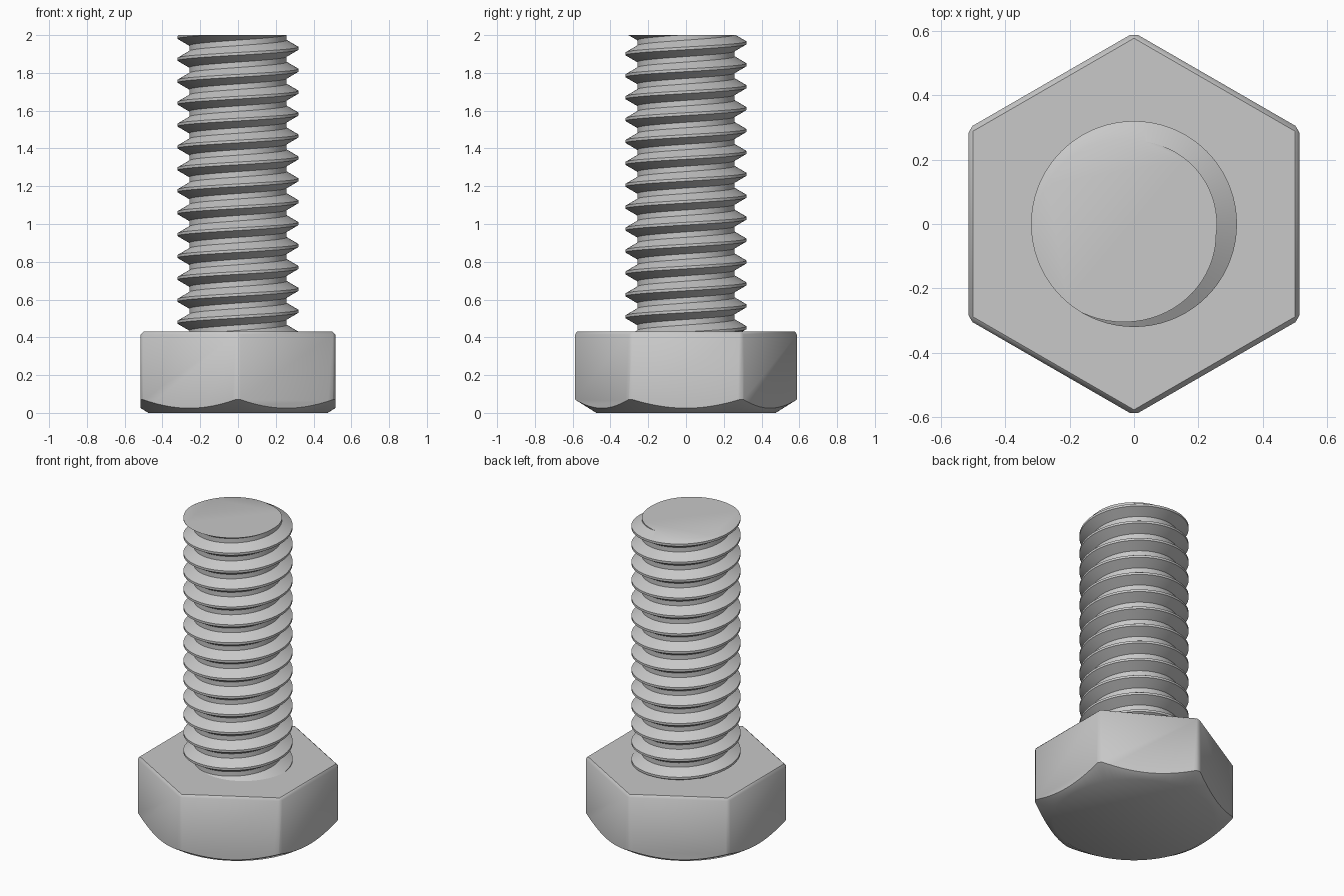
import bpy, bmesh, math
from mathutils import Matrix, Vector

cube = bpy.data.objects.get("Cube")
if cube:
    bpy.data.objects.remove(cube, do_unlink=True)

GREY = (0.58, 0.58, 0.58, 1)
steel = bpy.data.materials.new("steel grey")
steel.use_nodes = True
steel.diffuse_color = GREY
steel.node_tree.nodes["Principled BSDF"].inputs["Base Color"].default_value = GREY

HEAD_TOP, TOP = 0.43, 2.0
APOTHEM, CHAMFER = 0.515, 0.015
ROOT, CREST = 0.258, 0.32
PITCH, SEGMENTS, TURNS = 0.116, 72, 16


def add_object(name, bm):
    bmesh.ops.recalc_face_normals(bm, faces=bm.faces)
    mesh = bpy.data.meshes.new(name)
    bm.to_mesh(mesh)
    bm.free()
    mesh.materials.append(steel)
    obj = bpy.data.objects.new(name, mesh)
    bpy.context.collection.objects.link(obj)
    return obj


def select_only(obj):
    bpy.ops.object.select_all(action='DESELECT')
    obj.select_set(True)
    bpy.context.view_layer.objects.active = obj


def smooth(obj):
    select_only(obj)
    bpy.ops.object.shade_smooth_by_angle(angle=math.radians(35))


def cone(sides, r1, r2, z1, z2):
    bm = bmesh.new()
    bmesh.ops.create_cone(bm, cap_ends=True, segments=sides, radius1=r1, radius2=r2,
                          depth=z2 - z1, matrix=Matrix.Translation((0, 0, (z1 + z2) / 2)))
    return bm


# Hexagonal head with corners on the y axis and small chamfers on sides and top
corner = APOTHEM / math.cos(math.pi / 6)
bm = cone(6, corner, corner, -0.1, HEAD_TOP)
if max(v.co.x for v in bm.verts) > APOTHEM + 0.01:
    bmesh.ops.rotate(bm, verts=bm.verts, matrix=Matrix.Rotation(math.pi / 6, 3, 'Z'))
edges = [e for e in bm.edges if max(v.co.z for v in e.verts) > 0]
bmesh.ops.bevel(bm, geom=edges, offset=CHAMFER, segments=1, affect='EDGES')
head = add_object("hex_head", bm)

# Conical chamfer under the head, leaving arched edges on the six sides
cutter = add_object("head_cutter", cone(128, 0.475, 1.275, 0, 0.5))
cutter.hide_render = True
cut = head.modifiers.new("underside chamfer", 'BOOLEAN')
cut.operation = 'INTERSECT'
cut.solver = 'EXACT'
cut.object = cutter
select_only(head)
bpy.ops.object.modifier_apply(modifier=cut.name)
bpy.data.objects.remove(cutter, do_unlink=True)
smooth(head)

# Right-handed thread: one profile of flat crest, flanks and flat root, swept up
half_crest, half_root = PITCH / 16, PITCH / 8
profile = [(CREST, -half_crest), (CREST, half_crest),
           (ROOT, PITCH / 2 - half_root), (ROOT, PITCH / 2 + half_root)]
STEP = len(profile)
crest_start = 1.93 - 14 * PITCH
bm = bmesh.new()
columns = []
for j in range(SEGMENTS):
    a = math.tau * j / SEGMENTS
    rise = crest_start + PITCH * j / SEGMENTS
    columns.append([bm.verts.new((r * math.cos(a), r * math.sin(a), rise + PITCH * t + z))
                    for t in range(-1, TURNS + 1) for r, z in profile])
rows = len(columns[0])
for j in range(SEGMENTS):
    last = j == SEGMENTS - 1
    here, shift = columns[j], STEP if last else 0
    there = columns[0 if last else j + 1]
    for k in range(rows - 1 - shift):
        bm.faces.new((here[k], there[k + shift], there[k + shift + 1], here[k + 1]))

# Cut the shank flat at the tip and just inside the head, then cap it
for z, direction in ((TOP, 1), (HEAD_TOP - 0.005, -1)):
    bmesh.ops.bisect_plane(bm, geom=bm.verts[:] + bm.edges[:] + bm.faces[:],
                           plane_co=Vector((0, 0, z)),
                           plane_no=Vector((0, 0, direction)), clear_outer=True)
bmesh.ops.holes_fill(bm, edges=[e for e in bm.edges if e.is_boundary], sides=0)
smooth(add_object("threaded_shank", bm))
